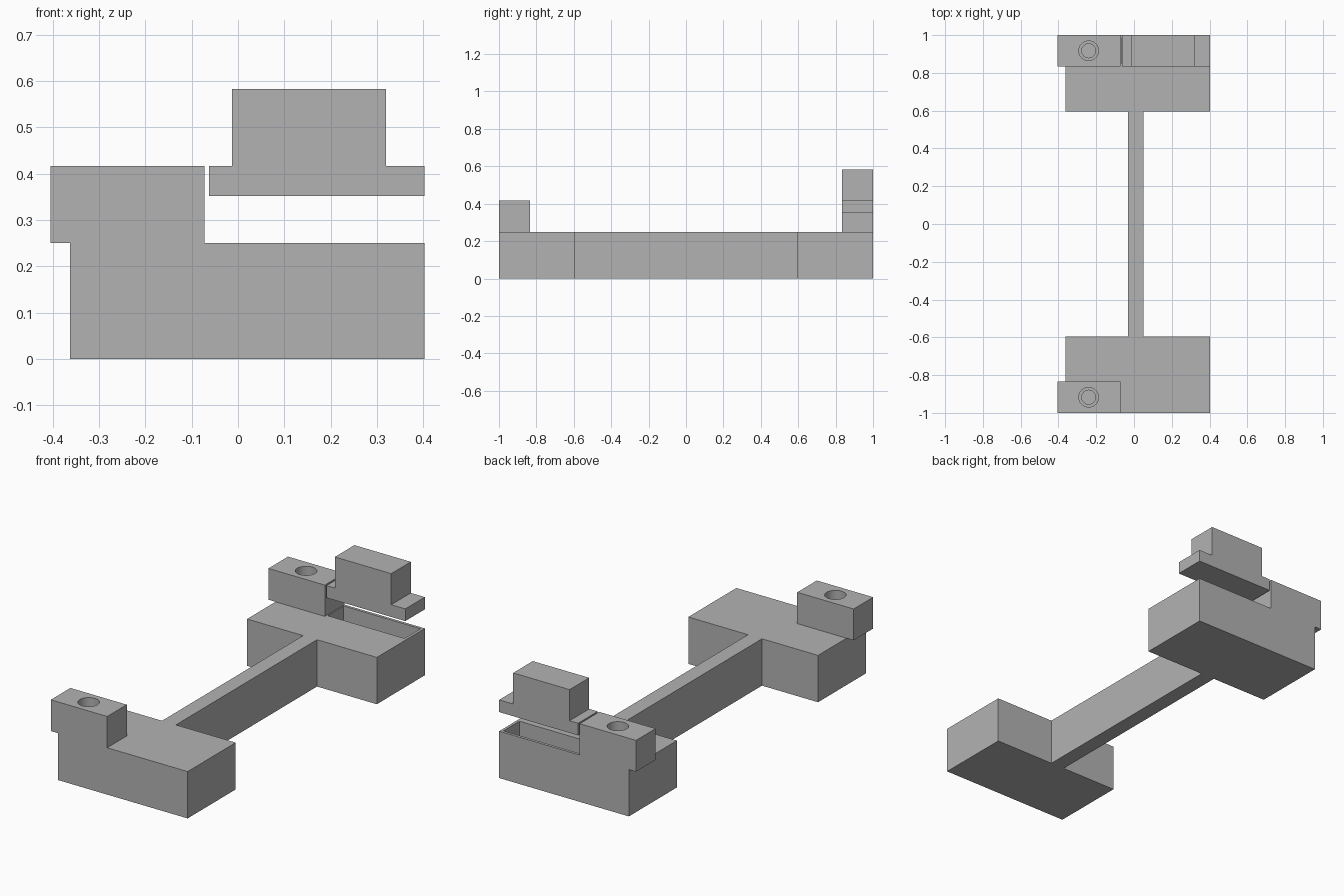
import bpy, bmesh

if "Cube" in bpy.data.objects:
    bpy.data.objects.remove(bpy.data.objects["Cube"], do_unlink=True)

grey = bpy.data.materials.new("plain_grey")
grey.use_nodes = True
grey.diffuse_color = (0.45, 0.45, 0.45, 1)
grey.node_tree.nodes["Principled BSDF"].inputs["Base Color"].default_value = grey.diffuse_color


def finish(name, bm):
    bmesh.ops.recalc_face_normals(bm, faces=bm.faces)
    mesh = bpy.data.meshes.new(name)
    bm.to_mesh(mesh)
    bm.free()
    mesh.materials.append(grey)
    obj = bpy.data.objects.new(name, mesh)
    bpy.context.collection.objects.link(obj)
    return obj


def prism(name, outline, start, end, axis="z"):
    """Extrude a flat outline along z, or an x-z outline along y."""
    bm = bmesh.new()
    place = (lambda a, b: (a, b, start)) if axis == "z" else (lambda a, b: (a, start, b))
    face = bm.faces.new([bm.verts.new(place(a, b)) for a, b in outline])
    top = bmesh.ops.extrude_face_region(bm, geom=[face])
    move = (0, 0, end - start) if axis == "z" else (0, end - start, 0)
    bmesh.ops.translate(bm, vec=move, verts=[v for v in top["geom"] if isinstance(v, bmesh.types.BMVert)])
    return finish(name, bm)


def box(name, x0, x1, y0, y1, z0, z1):
    return prism(name, [(x0, y0), (x1, y0), (x1, y1), (x0, y1)], z0, z1)


def cylinder(name, x, y, z0, z1, radius):
    bm = bmesh.new()
    bmesh.ops.create_cone(bm, cap_ends=True, segments=48, radius1=radius, radius2=radius, depth=z1 - z0)
    bmesh.ops.translate(bm, vec=(x, y, (z0 + z1) / 2), verts=bm.verts)
    return finish(name, bm)


def combine(target, tool, operation):
    mod = target.modifiers.new(operation.lower(), "BOOLEAN")
    mod.operation, mod.solver, mod.object = operation, "EXACT", tool
    bpy.context.view_layer.objects.active = target
    bpy.ops.object.modifier_apply(modifier=mod.name)
    bpy.data.objects.remove(tool, do_unlink=True)


# Base: two wide end blocks joined by a narrow beam
left, right, deck, inner, end = -0.363, 0.403, 0.25, 0.595, 1.0
beam_left, beam_right = -0.032, 0.05
half = [(left, -end), (right, -end), (right, -inner), (beam_right, -inner)]
rest = [(beam_left, -inner), (left, -inner)]
outline = half + [(x, -y) for x, y in reversed(half)] + [(x, -y) for x, y in reversed(rest)] + rest
body = prism("base_body", outline, 0, deck)

# Overhanging posts with stepped bores
post_right, post_top, post_inner = -0.072, 0.417, 0.835
for side in (-1, 1):
    ys = sorted((side * post_inner, side * end))
    combine(body, box("post", -0.405, post_right, *ys, deck, post_top), "UNION")
for side in (-1, 1):
    combine(body, cylinder("bore", -0.24, side * 0.917, deck + 0.03, 0.5, 0.052), "DIFFERENCE")
    combine(body, cylinder("pilot", -0.24, side * 0.917, 0.15, 0.4, 0.037), "DIFFERENCE")

# Thin-walled slot in the back block
combine(body, box("slot", -0.066, 0.388, 0.85, 0.985, 0.085, 0.3), "DIFFERENCE")

# Raised button with a flange at each end
button = [(-0.063, 0.352), (0.403, 0.352), (0.403, post_top), (0.32, post_top),
          (0.32, 0.583), (-0.013, 0.583), (-0.013, post_top), (-0.063, post_top)]
cap = prism("flanged_button", button, post_inner, end, axis="y")

# Smooth bores, sharp edges elsewhere
for obj in bpy.context.selected_objects:
    obj.select_set(False)
for obj in (body, cap):
    obj.select_set(True)
bpy.context.view_layer.objects.active = body
bpy.ops.object.shade_smooth_by_angle()
